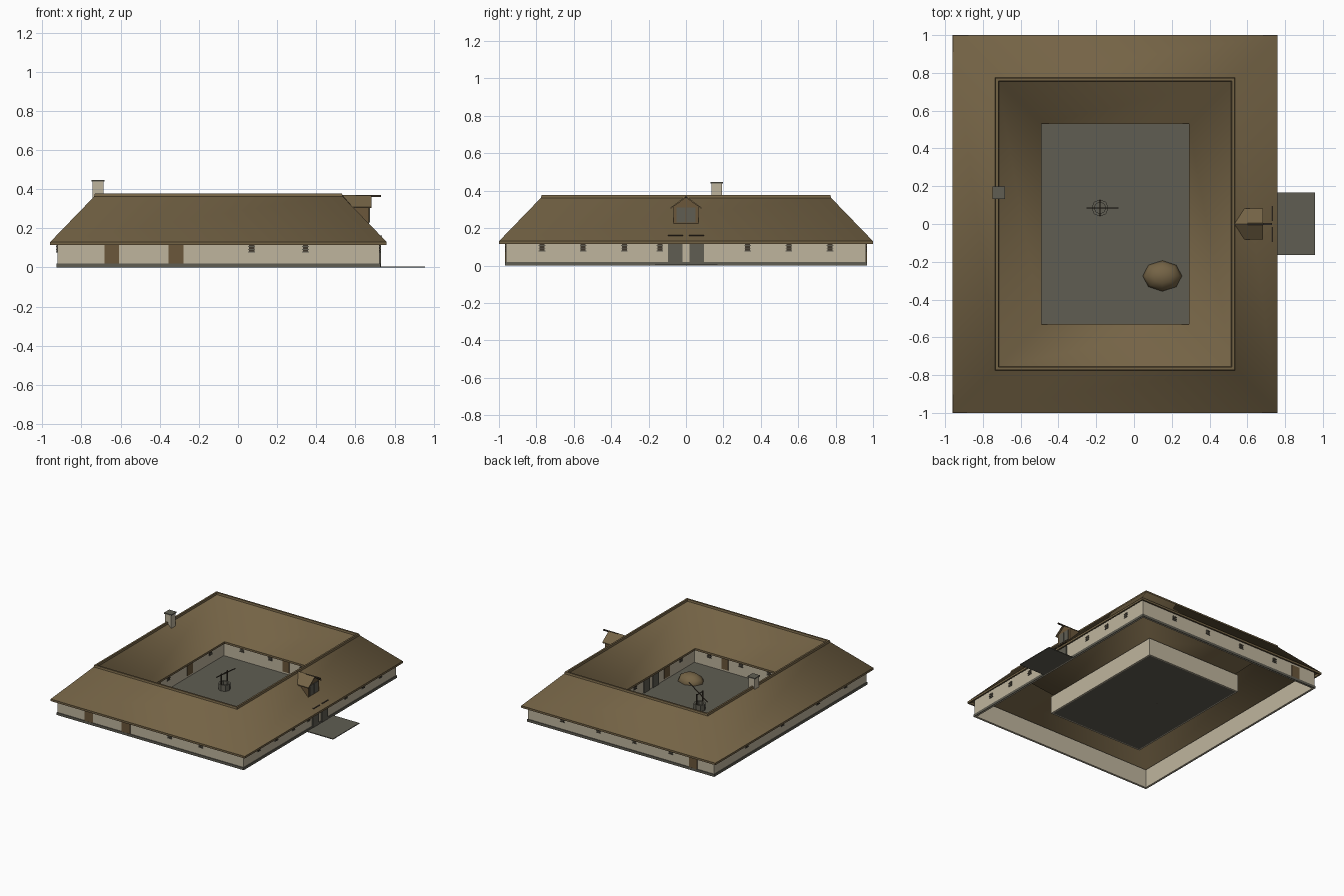
import bpy, bmesh, math
from mathutils import Matrix, Vector

if "Cube" in bpy.data.objects:
    bpy.data.objects.remove(bpy.data.objects["Cube"])


def material(name, rgb):
    m = bpy.data.materials.new(name)
    m.diffuse_color = (*rgb, 1)
    m.use_nodes = True
    m.node_tree.nodes["Principled BSDF"].inputs["Base Color"].default_value = m.diffuse_color
    return m


THATCH = material("thatch_brown", (0.175, 0.125, 0.06))
PLASTER = material("plaster_beige", (0.52, 0.46, 0.34))
STONE = material("stone_grey", (0.115, 0.11, 0.085))
WOOD = material("door_wood", (0.145, 0.095, 0.043))
DARK = material("dark_wood", (0.05, 0.038, 0.025))

X0, X1, Y1 = -0.96, 0.76, 1.0     # outer eaves rectangle


def finish(name, bm, mat, smooth=None):
    bmesh.ops.recalc_face_normals(bm, faces=bm.faces)
    me = bpy.data.meshes.new(name)
    bm.to_mesh(me)
    bm.free()
    me.materials.append(mat)
    ob = bpy.data.objects.new(name, me)
    bpy.context.collection.objects.link(ob)
    if smooth:
        bpy.ops.object.select_all(action='DESELECT')
        ob.select_set(True)
        bpy.context.view_layer.objects.active = ob
        bpy.ops.object.shade_smooth_by_angle(angle=math.radians(smooth))
    return ob


def ring(name, profile, mat, smooth=None):
    """Sweep a closed (inset, z) profile around the rectangular plan."""
    bm = bmesh.new()
    loops = [[bm.verts.new(p) for p in ((X0 + d, -Y1 + d, z), (X1 - d, -Y1 + d, z),
                                        (X1 - d, Y1 - d, z), (X0 + d, Y1 - d, z))]
             for d, z in profile]
    for i, a in enumerate(loops):
        b = loops[(i + 1) % len(loops)]
        for k in range(4):
            j = (k + 1) % 4
            bm.faces.new((a[k], a[j], b[j], b[k]))
    return finish(name, bm, mat, smooth)


def strip(d0, d1, z0, z1):
    return [(d0, z0), (d0, z1), (d1, z1), (d1, z0)]


def boxes(name, bounds, mat):
    """One object made of (x0, x1, y0, y1, z0, z1) boxes."""
    bm = bmesh.new()
    for x0, x1, y0, y1, z0, z1 in bounds:
        m = Matrix.Translation(((x0 + x1) / 2, (y0 + y1) / 2, (z0 + z1) / 2))
        bmesh.ops.create_cube(bm, size=1, matrix=m @ Matrix.Diagonal((x1 - x0, y1 - y0, z1 - z0, 1)))
    return finish(name, bm, mat)


def prism(name, section, x0s, x1, mat):
    """Extrude a (y, z) section from per-point back x to a common front x."""
    bm = bmesh.new()
    a = [bm.verts.new((x, y, z)) for x, (y, z) in zip(x0s, section)]
    b = [bm.verts.new((x1, y, z)) for y, z in section]
    bm.faces.new(a)
    bm.faces.new(b)
    for i in range(len(a)):
        j = (i + 1) % len(a)
        bm.faces.new((a[i], a[j], b[j], b[i]))
    return finish(name, bm, mat)


def rod(name, p, q, r, mat, sides=6):
    p, q = Vector(p), Vector(q)
    rot = (q - p).to_track_quat('Z', 'Y').to_matrix().to_4x4()
    bm = bmesh.new()
    bmesh.ops.create_cone(bm, cap_ends=True, segments=sides, radius1=r, radius2=r,
                          depth=(q - p).length, matrix=Matrix.Translation((p + q) / 2) @ rot)
    return finish(name, bm, mat)


# Main roof, eaves boards and ridge cap
ring("roof", [(0, 0.13), (0.235, 0.373), (0.47, 0.13), (0.235, 0.358)], THATCH, 65)
ring("eaves_outer", strip(0, 0.012, 0.115, 0.131), THATCH)
ring("eaves_inner", strip(0.458, 0.47, 0.115, 0.131), THATCH)
ring("ridge_cap", [(0.224, 0.36), (0.228, 0.377), (0.242, 0.377), (0.246, 0.36)], THATCH)

# Walls and plinths
OUT, INN = 0.037, 0.448
ring("outer_wall", strip(OUT, OUT + 0.012, 0, 0.15), PLASTER)
ring("inner_wall", strip(INN - 0.012, INN, 0, 0.14), PLASTER)
ring("plinth", strip(OUT - 0.005, OUT + 0.002, 0, 0.02), STONE)

# Courtyard floor and entrance paving
boxes("courtyard_floor", [(X0 + INN, X1 - INN, -Y1 + INN, Y1 - INN, 0, 0.006)], STONE)
boxes("entrance_paving", [(0.725, 0.957, -0.165, 0.168, 0, 0.006)], STONE)

# Wall faces: axis, surface coordinate
SIDES = {
    "front": ('y', -Y1 + OUT), "back": ('y', Y1 - OUT), "left": ('x', X0 + OUT), "right": ('x', X1 - OUT),
    "yard_front": ('y', -Y1 + INN), "yard_back": ('y', Y1 - INN),
    "yard_left": ('x', X0 + INN), "yard_right": ('x', X1 - INN),
}


def plate(side, u, w, z0, z1, t=0.004):
    axis, c = SIDES[side]
    if axis == 'y':
        return (u - w / 2, u + w / 2, c - t, c + t, z0, z1)
    return (c - t, c + t, u - w / 2, u + w / 2, z0, z1)


# Windows with slatted bars
WINDOWS = {
    "front": (0.07, 0.345),
    "back": (0.42, 0.10, -0.22, -0.54),
    "left": (0.55, 0.1, -0.35, -0.7),
    "right": (-0.77, -0.55, -0.33, -0.14, 0.33, 0.55, 0.77),
    "yard_front": (-0.35, -0.1, 0.18), "yard_back": (-0.35, -0.1, 0.18),
    "yard_left": (-0.4, -0.15, 0.38), "yard_right": (-0.38, 0.2, 0.4),
}
spots = [(s, u) for s, us in WINDOWS.items() for u in us]
boxes("windows", [plate(s, u, 0.027, 0.078, 0.114) for s, u in spots], DARK)
boxes("window_bars", [plate(s, u, 0.036, z, z + 0.005, 0.006)
                      for s, u in spots for z in (0.076, 0.09, 0.104)], STONE)

# Plank doors
DOORS = [("front", -0.645, 0.075), ("front", -0.317, 0.075), ("back", -0.74, 0.07),
         ("yard_left", -0.28, 0.06), ("yard_left", 0.12, 0.07), ("yard_right", -0.2, 0.07),
         ("yard_back", 0.04, 0.06), ("yard_front", 0.04, 0.06)]
boxes("doors", [plate(s, u, w, 0.02, 0.118) for s, u, w in DOORS], WOOD)

# Gate leaves with iron straps on both wall faces
boxes("gate", [plate(s, u, 0.076, 0.006, 0.135, 0.007)
               for s in ("right", "yard_right") for u in (-0.057, 0.057)], STONE)
boxes("gate_straps", [(0.725, 0.737, u - 0.04, u + 0.04, 0.158, 0.163) for u in (-0.055, 0.055)], DARK)

# Dormer: body, gable roof, loft door and hoist beam
prism("dormer_body", [(-0.068, 0.225), (0.068, 0.225), (0.068, 0.315), (0, 0.362), (-0.068, 0.315)],
      [0.655, 0.655, 0.575, 0.54, 0.575], 0.67, WOOD)
prism("dormer_roof", [(-0.083, 0.31), (0, 0.371), (0.083, 0.31), (0.083, 0.303), (0, 0.362), (-0.083, 0.303)],
      [0.585, 0.532, 0.585, 0.585, 0.532, 0.585], 0.683, THATCH)
boxes("loft_door", [(0.667, 0.674, u - 0.024, u + 0.024, 0.23, 0.31) for u in (-0.026, 0.026)], STONE)
boxes("hoist_beam", [(0.6, 0.73, -0.005, 0.005, 0.36, 0.369)], DARK)

# Chimney
boxes("chimney", [(-0.743, -0.687, 0.137, 0.193, 0.33, 0.44)], PLASTER)
boxes("chimney_cap", [(-0.748, -0.682, 0.132, 0.198, 0.438, 0.446)], STONE)

# Well: eight-sided kerb, posts, axle and sweep pole
WX, WY = -0.18, 0.085
bm = bmesh.new()
well = [[bm.verts.new((WX + r * math.cos(k * math.pi / 4), WY + r * math.sin(k * math.pi / 4), z))
         for k in range(8)] for r, z in ((0.045, 0), (0.045, 0.055), (0.03, 0.055), (0.03, 0.01))]
for a, b in zip(well, well[1:]):
    for k in range(8):
        j = (k + 1) % 8
        bm.faces.new((a[k], a[j], b[j], b[k]))
finish("well_kerb", bm, STONE)
for s in (-1, 1):
    rod("well_post", (WX, WY + s * 0.038, 0), (WX, WY + s * 0.038, 0.14), 0.005, DARK)
rod("well_axle", (WX, WY - 0.042, 0.132), (WX, WY + 0.042, 0.132), 0.004, DARK)
rod("well_sweep", (WX - 0.07, WY, 0.08), (WX + 0.095, WY, 0.195), 0.004, DARK)

# Straw heap
bm = bmesh.new()
bmesh.ops.create_uvsphere(bm, u_segments=8, v_segments=6, radius=1,
                          matrix=Matrix.Translation((0.15, -0.275, 0.004)) @ Matrix.Diagonal((0.105, 0.082, 0.065, 1)))
bmesh.ops.bisect_plane(bm, geom=bm.verts[:] + bm.edges[:] + bm.faces[:], plane_co=(0, 0, 0.003),
                       plane_no=(0, 0, 1), clear_inner=True)
finish("straw_heap", bm, THATCH, 60)
